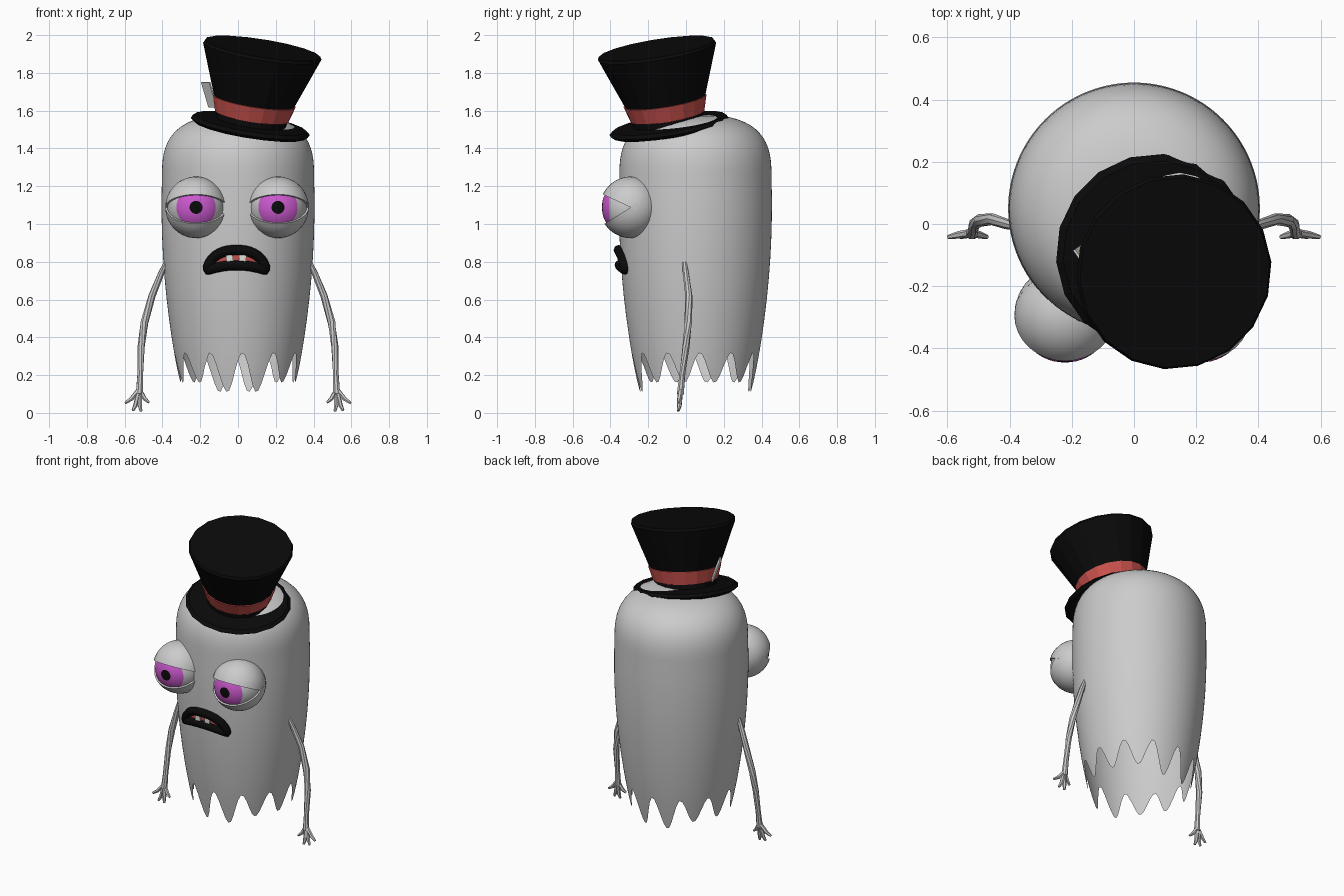
import bpy, bmesh
from math import sin, cos, pi, radians, sqrt
from mathutils import Vector, Matrix

old = bpy.data.objects.get("Cube")
if old:
    bpy.data.objects.remove(old)


def material(name, r, g, b):
    m = bpy.data.materials.new(name)
    m.use_nodes = True
    m.diffuse_color = (r, g, b, 1)
    m.node_tree.nodes["Principled BSDF"].inputs["Base Color"].default_value = (r, g, b, 1)
    return m


GREY = material("pale grey", 0.6, 0.6, 0.6)
BLACK = material("black", 0.003, 0.003, 0.003)
RED = material("soft red", 0.6, 0.085, 0.075)
VIOLET = material("violet", 0.6, 0.1, 0.62)
TOOTH = material("tooth white", 0.75, 0.75, 0.72)


def finish(name, bm, mats, smooth=True, matrix=None):
    bmesh.ops.recalc_face_normals(bm, faces=bm.faces)
    mesh = bpy.data.meshes.new(name)
    bm.to_mesh(mesh)
    bm.free()
    for m in mats:
        mesh.materials.append(m)
    ob = bpy.data.objects.new(name, mesh)
    bpy.context.collection.objects.link(ob)
    if matrix:
        ob.matrix_world = matrix
    if smooth:
        bpy.ops.object.select_all(action='DESELECT')
        ob.select_set(True)
        bpy.context.view_layer.objects.active = ob
        bpy.ops.object.shade_smooth_by_angle(angle=radians(40))
    return ob


def bridge(bm, rings, band_mats=None):
    """Quads between successive closed rings of vertices."""
    for i, (a, b) in enumerate(zip(rings, rings[1:])):
        n = len(a)
        for k in range(n):
            f = bm.faces.new((a[k], a[(k + 1) % n], b[(k + 1) % n], b[k]))
            f.material_index = band_mats[i] if band_mats else 0


def lathe(name, profile, segs, mats, centre, axis, band_mats=None, smooth=True):
    """Spin (radius, height) points about an axis."""
    bm = bmesh.new()
    rings = [[bm.verts.new((r * cos(2 * pi * k / segs), r * sin(2 * pi * k / segs), h))
              for k in range(segs)] for r, h in profile]
    bridge(bm, rings, band_mats)
    bmesh.ops.remove_doubles(bm, verts=bm.verts, dist=0.0005)
    turn = Vector(axis).to_track_quat('Z', 'Y').to_matrix().to_4x4()
    return finish(name, bm, mats, smooth, Matrix.Translation(centre) @ turn)


def tube(name, points, radii, sides=8):
    """Tapered limb along a path."""
    pts = [Vector(p) for p in points]
    bm = bmesh.new()
    rings = []
    for i, p in enumerate(pts):
        d = pts[min(i + 1, len(pts) - 1)] - pts[max(i - 1, 0)]
        rot = d.to_track_quat('Z', 'Y')
        rings.append([bm.verts.new(p + rot @ Vector((radii[i] * cos(2 * pi * k / sides),
                      radii[i] * sin(2 * pi * k / sides), 0))) for k in range(sides)])
    bridge(bm, rings)
    bm.faces.new(rings[0])
    bm.faces.new(rings[-1])
    return finish(name, bm, [GREY])


# Body: hollow rounded sheet with a dripping hem
BODY_Y, TOP, SHOULDER = 0.05, 1.578, 1.25


def body_radius(z):
    if z < SHOULDER:
        return 0.405 - 0.11 * (1.1 - z) ** 2
    t = min(1, (z - SHOULDER) / (TOP - SHOULDER))
    return 0.4025 * (1 - t ** 2.8) ** (1 / 2.8)


def hem(a):
    tip = 0.11 if abs(sin(a)) > 0.85 else 0.16
    wave = 0.5 + 0.5 * cos(12 * (a - radians(79)))
    return 0.32 - (0.32 - tip) * wave ** 0.9


bm = bmesh.new()
SEGS = 120
angles = [2 * pi * k / SEGS for k in range(SEGS)]
heights = [0.4 + 0.85 * i / 8 for i in range(8)]
heights += [SHOULDER + (TOP - SHOULDER) * sin(pi / 2 * i / 16) for i in range(17)]
rings = []
for step in range(5):
    ring = []
    for a in angles:
        z = hem(a) + (0.4 - hem(a)) * step / 5
        r = body_radius(z)
        ring.append(bm.verts.new((r * cos(a), BODY_Y + r * sin(a), z)))
    rings.append(ring)
for z in heights:
    r = body_radius(z)
    rings.append([bm.verts.new((r * cos(a), BODY_Y + r * sin(a), z)) for a in angles])
bridge(bm, rings)
bmesh.ops.remove_doubles(bm, verts=bm.verts, dist=0.0005)
finish("body", bm, [GREY])

# Tilted top hat with a coloured band
hat_axis = Vector((0.16, -0.16, 1)).normalized()
hat_base = Vector((0.063, -0.088, 1.505))
hat = [(0, 0), (0.3, -0.005), (0.32, 0.012), (0.3, 0.03), (0.19, 0.035), (0.19, 0.065),
       (0.198, 0.066), (0.223, 0.15), (0.217, 0.151), (0.318, 0.42), (0.31, 0.435), (0, 0.435)]
lathe("top_hat", hat, 18, [BLACK, RED], hat_base, hat_axis,
      [1 if i in (5, 6, 7) else 0 for i in range(len(hat) - 1)], smooth=False)

# Small card tucked in the hat band
bm = bmesh.new()
bmesh.ops.create_cube(bm, size=1, matrix=Matrix.Diagonal((0.008, 0.075, 0.14, 1)))
finish("hat_card", bm, [TOOTH], False, Matrix.Translation((-0.152, -0.1, 1.685))
       @ Matrix.Rotation(radians(35), 4, 'Z') @ Matrix.Rotation(radians(-20), 4, 'Y'))


# Eyes: ball with painted iris and pupil, plus two half-shell lids
def arc(radius, start, stop, n):
    return [(radius * sin(radians(start + (stop - start) * i / n)),
             radius * cos(radians(start + (stop - start) * i / n))) for i in range(n + 1)]


for side, x in (("right", -0.222), ("left", 0.212)):
    c = (x, -0.293, 1.088)
    R = 0.153
    ball = arc(R, 0, 13, 1) + arc(R, 13, 43, 4)[1:] + arc(R, 43, 180, 10)[1:]
    lathe(side + "_eyeball", ball, 32, [GREY, VIOLET, BLACK], c, (0, -1, 0),
          [2] + [1] * 4 + [0] * 10)
    for lid, tilt, up in (("upper", 25, 1), ("lower", 32, -1)):
        shell = arc(0.163, 0, 90, 10) + [(0.15, 0)]
        axis = (0, sin(radians(tilt)), up * cos(radians(tilt)))
        lathe(f"{side}_{lid}_eyelid", shell, 32, [GREY], c, axis)

# Mouth: arched opening wrapped on the body front
MX, HALF = -0.008, 0.153


def on_body(x, z, out=0.0):
    r = body_radius(z) + out
    return (x, BODY_Y - sqrt(r * r - x * x), z)


def upper_edge(u):
    return 0.762 + 0.1 * (1 - abs(u) ** 2.4) ** 0.6


def lower_edge(u):
    return 0.757 + 0.025 * (1 - u * u)


COLS = 20
us = [-cos(pi * i / COLS) for i in range(COLS + 1)]
bm = bmesh.new()
cols = [[bm.verts.new(on_body(MX + HALF * u, z, 0.008)) for z in (lower_edge(u), upper_edge(u))]
        for u in us]
for a, b in zip(cols, cols[1:]):
    bm.faces.new((a[0], b[0], b[1], a[1]))
finish("mouth_inside", bm, [RED])

loop = [on_body(MX + HALF * u, upper_edge(u), 0.008) for u in us]
loop += [on_body(MX + HALF * u, lower_edge(u), 0.008) for u in reversed(us[1:-1])]
curve = bpy.data.curves.new("lips", 'CURVE')
curve.dimensions = '3D'
curve.bevel_depth = 0.027
curve.bevel_resolution = 2
spline = curve.splines.new('POLY')
spline.points.add(len(loop) - 1)
for p, co in zip(spline.points, loop):
    p.co = (*co, 1)
spline.use_cyclic_u = True
curve.materials.append(BLACK)
bpy.context.collection.objects.link(bpy.data.objects.new("lips", curve))

# Teeth
for i, x in enumerate((-0.045, 0.025)):
    bm = bmesh.new()
    bmesh.ops.create_cube(bm, size=1, matrix=Matrix.Diagonal((0.036, 0.02, 0.055, 1)))
    finish(f"tooth_{i + 1}", bm, [TOOTH], False,
           Matrix.Translation((x, -0.352, 0.82)) @ Matrix.Rotation((x + 0.01) * 4, 4, 'Y'))

# Thin arms with four splayed fingers, mirrored
arm = [(0.375, -0.01, 0.81), (0.41, 0.0, 0.73), (0.455, 0.015, 0.62), (0.495, 0.012, 0.48),
       (0.513, 0.0, 0.35), (0.518, -0.02, 0.2), (0.522, -0.03, 0.1)]
arm_radii = [0.012, 0.017, 0.019, 0.021, 0.019, 0.016, 0.02]
tips = [(0.472, 0.055), (0.513, 0.008), (0.557, 0.012), (0.597, 0.052)]
for side, s in (("left", 1), ("right", -1)):
    tube(side + "_arm", [(s * x, y, z) for x, y, z in arm], arm_radii)
    for i, (tx, tz) in enumerate(tips):
        mid_x = 0.525 + (tx - 0.525) * 0.55
        path = [(s * 0.523, -0.028, 0.125), (s * mid_x, -0.035, 0.03 + tz * 0.85),
                (s * tx, -0.042, tz)]
        tube(f"{side}_finger_{i + 1}", path, [0.013, 0.012, 0.007], 6)
